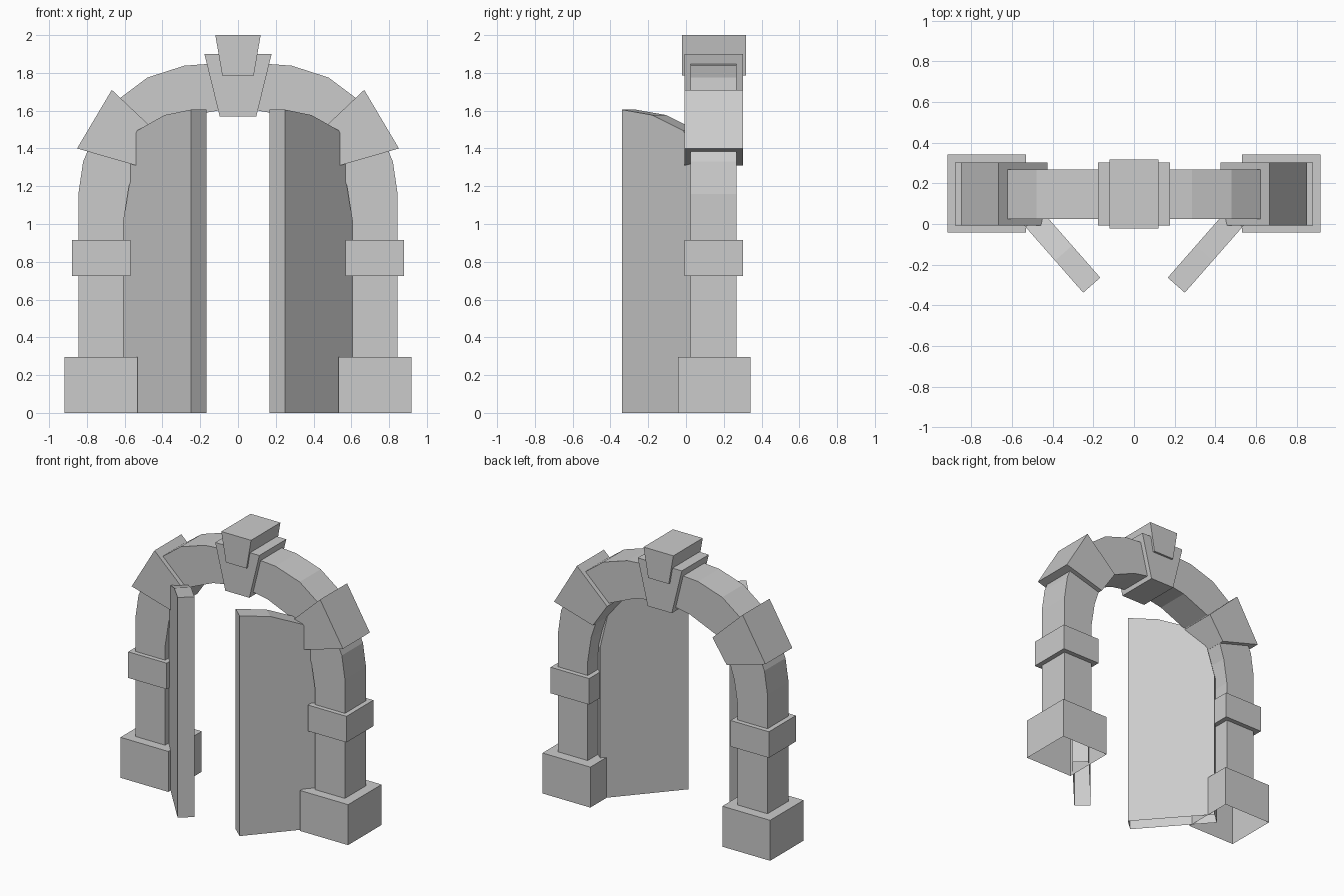
import bpy, bmesh
from mathutils import Matrix, Vector
from math import atan2

if "Cube" in bpy.data.objects:
    bpy.data.objects.remove(bpy.data.objects["Cube"])


def prism(name, profile, y0, y1, mirror=False, open_bottom=False, matrix=None):
    """Extrude an x-z outline along y; optionally mirror it across x = 0."""
    bm = bmesh.new()
    front = [bm.verts.new((x, y0, z)) for x, z in profile]
    back = [bm.verts.new((x, y1, z)) for x, z in profile]
    bm.faces.new(front)
    bm.faces.new(back[::-1])
    n = len(profile)
    for i in range(n):
        j = (i + 1) % n
        bm.faces.new((front[j], front[i], back[i], back[j]))
    bmesh.ops.recalc_face_normals(bm, faces=bm.faces[:])
    if open_bottom:
        low = min(z for _, z in profile) + 0.001
        hidden = [f for f in bm.faces if all(v.co.z < low for v in f.verts)]
        bmesh.ops.delete(bm, geom=hidden, context='FACES')
    if matrix:
        bm.transform(matrix)
    mesh = bpy.data.meshes.new(name)
    bm.to_mesh(mesh)
    bm.free()
    obj = bpy.data.objects.new(name, mesh)
    bpy.context.collection.objects.link(obj)
    if mirror:
        mod = obj.modifiers.new("mirror", 'MIRROR')
        mod.use_mirror_merge = False
    return obj


def rect(x0, x1, z0, z1):
    return [(x0, z0), (x1, z0), (x1, z1), (x0, z1)]


def wedge(bottom, top, z0, z1):
    return [(-bottom, z0), (bottom, z0), (top, z1), (-top, z1)]


# Arch band with its two legs
outer = [(0.845, 0.28), (0.845, 1.16), (0.82, 1.33), (0.70, 1.61),
         (0.48, 1.775), (0.285, 1.838), (0.15, 1.848)]
inner = [(0.605, 0.28), (0.605, 1.02), (0.577, 1.20), (0.53, 1.345),
         (0.43, 1.49), (0.22, 1.58), (0.08, 1.605)]


def across(side):
    return side + [(-x, z) for x, z in reversed(side)]


prism("arch", across(outer) + across(inner)[::-1], 0.025, 0.268, open_bottom=True)

# Pillar base blocks, middle bands and tilted shoulder blocks
prism("pillar_base", rect(0.532, 0.918, 0, 0.295), -0.043, 0.342, True, True)
prism("pillar_band", rect(0.57, 0.88, 0.725, 0.915), -0.008, 0.302, True)
prism("shoulder_block", [(0.54, 1.31), (0.852, 1.40), (0.668, 1.71), (0.425, 1.48)],
      -0.008, 0.302, True)

# Keystone in two stepped wedges
prism("keystone", wedge(0.097, 0.178, 1.57, 1.90), -0.008, 0.302)
prism("keystone_cap", wedge(0.083, 0.12, 1.785, 2.0), -0.021, 0.317)

# Door leaves swung open towards the front
leaf = [(0, 0), (0.60, 0), (0.60, 1.10), (0.55, 1.32), (0.43, 1.495),
        (0.21, 1.577), (0, 1.605)]
swing = Matrix.Translation(Vector((0.25, -0.338, 0))) @ Matrix.Rotation(atan2(0.752, 0.66), 4, 'Z')
prism("door", leaf, 0, 0.112, True, True, swing)
